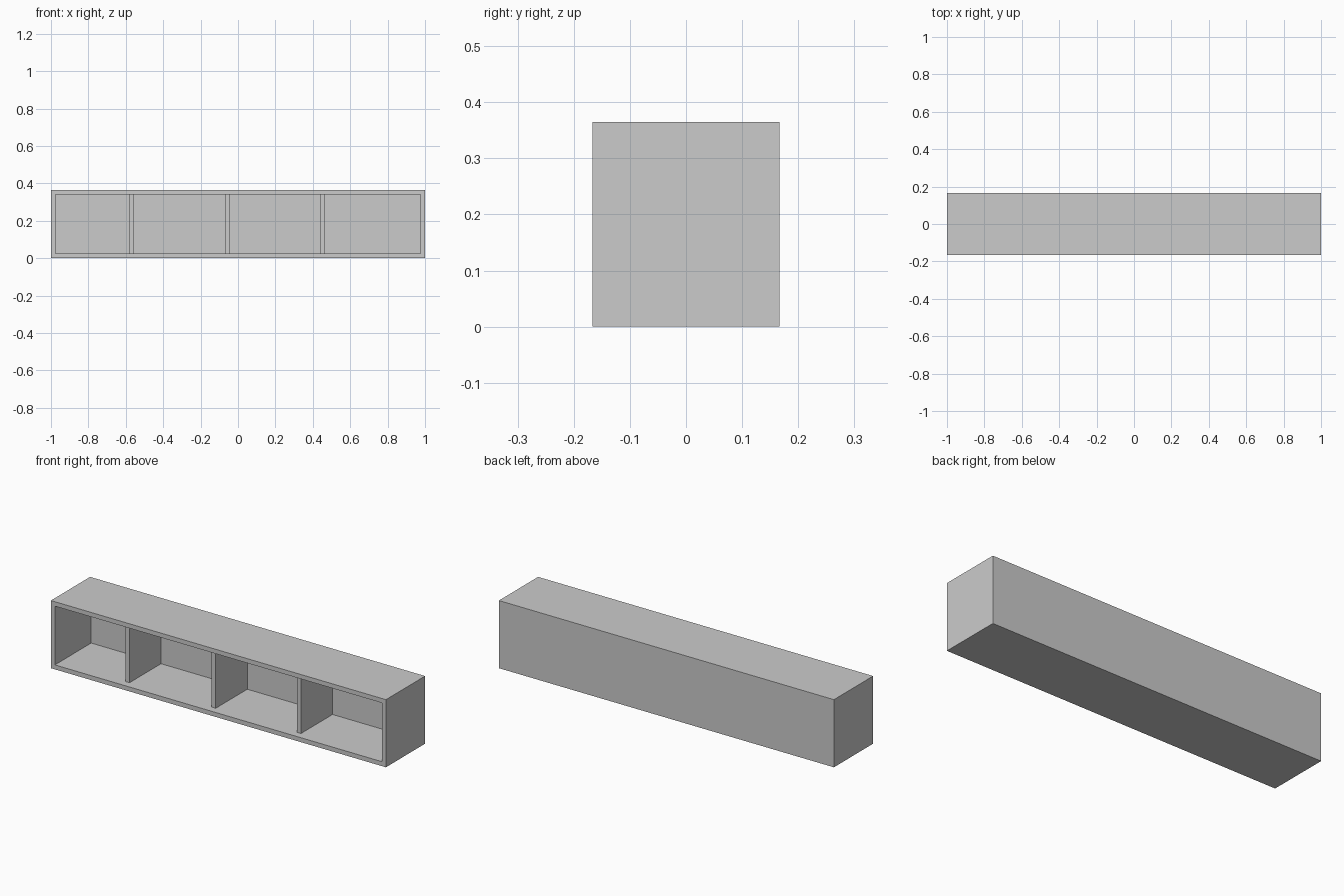
import bpy, bmesh
from mathutils import Matrix, Vector

if "Cube" in bpy.data.objects:
    bpy.data.objects.remove(bpy.data.objects["Cube"])

W, D, H = 2.0, 0.334, 0.365      # overall size
T = 0.024                        # board thickness
BACK = 0.142                     # inner face of the back panel
DIVIDER_FRONT = -0.127           # dividers sit back from the front edge

grey = bpy.data.materials.new("light_grey")
grey.diffuse_color = (0.6, 0.6, 0.6, 1)
grey.use_nodes = True
grey.node_tree.nodes["Principled BSDF"].inputs["Base Color"].default_value = grey.diffuse_color


def box_bmesh(lo, hi):
    lo, hi = Vector(lo), Vector(hi)
    bm = bmesh.new()
    bmesh.ops.create_cube(
        bm, size=1,
        matrix=Matrix.Translation((lo + hi) / 2) @ Matrix.Diagonal((*(hi - lo), 1)))
    return bm


def finish(name, bm):
    bmesh.ops.recalc_face_normals(bm, faces=bm.faces[:])
    mesh = bpy.data.meshes.new(name)
    bm.to_mesh(mesh)
    bm.free()
    mesh.materials.append(grey)
    obj = bpy.data.objects.new(name, mesh)
    bpy.context.collection.objects.link(obj)
    return obj


# Open-fronted carcass: inset the front face and push it in to the back panel
bm = box_bmesh((-W / 2, -D / 2, 0), (W / 2, D / 2, H))
bm.normal_update()
front = min(bm.faces, key=lambda f: f.calc_center_median().y)
bmesh.ops.inset_region(bm, faces=[front], thickness=T, use_even_offset=True)
inner = bmesh.ops.extrude_discrete_faces(bm, faces=[front])["faces"][0]
for v in inner.verts:
    v.co.y = BACK
finish("cabinet_carcass", bm)

# Upright dividers
for i, x in enumerate((-0.571, -0.056, 0.453)):
    finish(f"divider_{i + 1}",
           box_bmesh((x - T / 2, DIVIDER_FRONT, T), (x + T / 2, BACK, H - T)))
